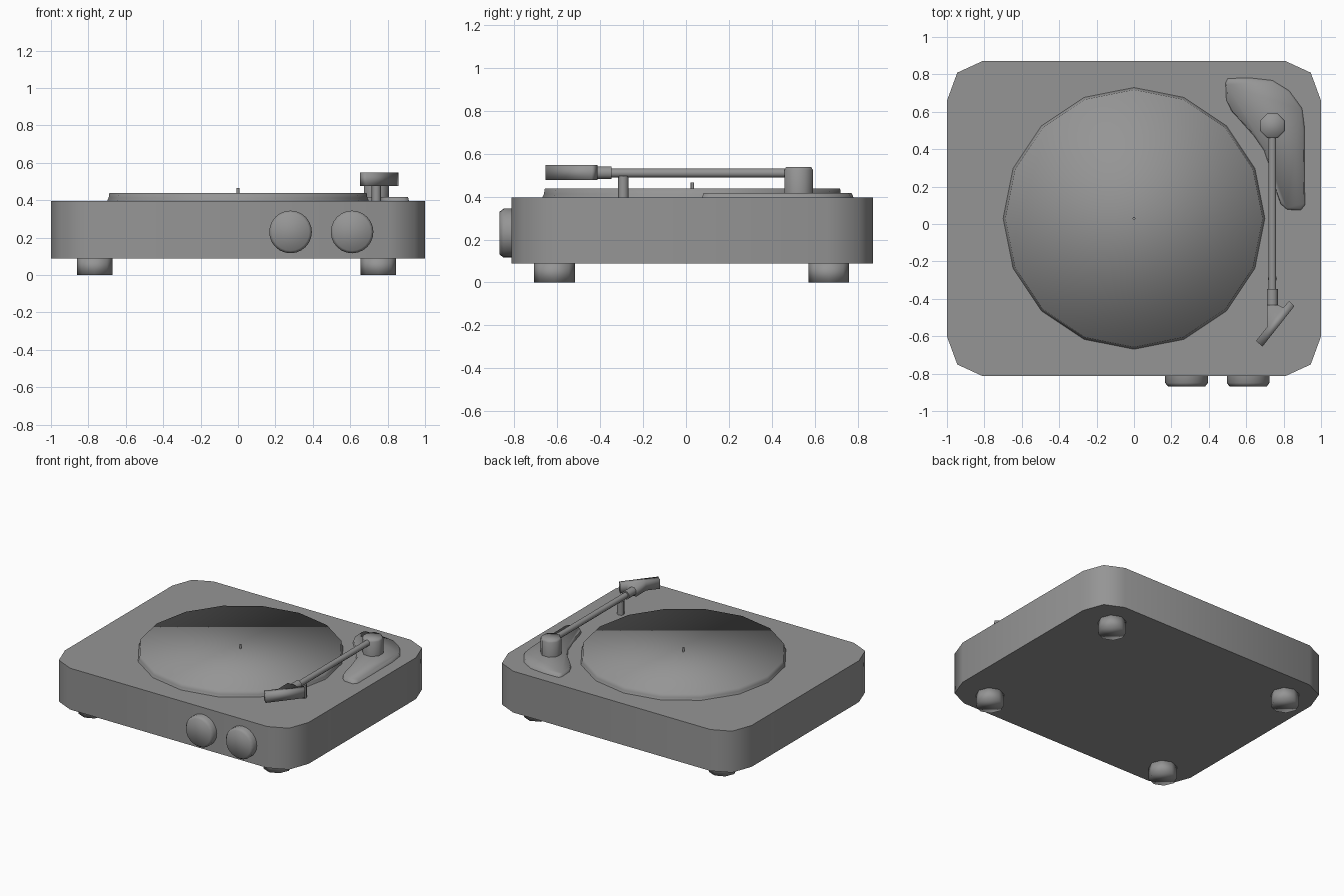
import bpy, bmesh, math
from mathutils import Vector

if "Cube" in bpy.data.objects:
    bpy.data.objects.remove(bpy.data.objects["Cube"])

grey = bpy.data.materials.new("dark_grey")
grey.diffuse_color = (0.30, 0.30, 0.30, 1)
grey.use_nodes = True
grey.node_tree.nodes["Principled BSDF"].inputs["Base Color"].default_value = grey.diffuse_color


def finish(name, bm, angle=50):
    bmesh.ops.recalc_face_normals(bm, faces=bm.faces)
    me = bpy.data.meshes.new(name)
    bm.to_mesh(me)
    bm.free()
    me.materials.append(grey)
    ob = bpy.data.objects.new(name, me)
    bpy.context.collection.objects.link(ob)
    bpy.ops.object.select_all(action='DESELECT')
    bpy.context.view_layer.objects.active = ob
    ob.select_set(True)
    bpy.ops.object.shade_smooth_by_angle(angle=math.radians(angle))
    return ob


def lathe(name, loc, rings, sides, axis='Z', phase=0.0, angle=50):
    """Closed stack of (radius, height) rings along z, or along y for axis 'Y'."""
    bm = bmesh.new()
    loops = []
    for r, h in rings:
        loop = []
        for i in range(sides):
            a = 2 * math.pi * i / sides + phase
            c, s = r * math.cos(a), r * math.sin(a)
            p = (c, s, h) if axis == 'Z' else (c, h, s)
            loop.append(bm.verts.new(Vector(p) + Vector(loc)))
        loops.append(loop)
    for lo, hi in zip(loops, loops[1:]):
        for i in range(sides):
            j = (i + 1) % sides
            bm.faces.new((lo[i], lo[j], hi[j], hi[i]))
    bm.faces.new(loops[0])
    bm.faces.new(loops[-1])
    return finish(name, bm, angle)


def slab(name, outline, z0, z1, inset=0.0, angle=50):
    """Extruded outline whose top face can be inset."""
    bm = bmesh.new()
    base = bm.faces.new([bm.verts.new((x, y, z0)) for x, y in outline])
    ext = bmesh.ops.extrude_face_region(bm, geom=[base], use_keep_orig=True)
    top = [v for v in ext['geom'] if isinstance(v, bmesh.types.BMVert)]
    cx = sum(v.co.x for v in top) / len(top)
    cy = sum(v.co.y for v in top) / len(top)
    for v in top:
        d = Vector((cx - v.co.x, cy - v.co.y, 0)).normalized()
        v.co += d * inset
        v.co.z = z1
    return finish(name, bm, angle)


# plinth with two-step rounded corners
corner = [(1.0, 0.63), (0.945, 0.78), (0.81, 0.842)]
right = [(x, -y) for x, y in reversed(corner)] + corner
outline = right + [(-x, y) for x, y in reversed(right)]
slab("plinth", [(x, y + 0.029) for x, y in outline], 0.088, 0.395)

# feet, softly shaded all round
for x, side in ((-0.767, "left"), (0.751, "right")):
    for y, end in ((-0.613, "front"), (0.665, "back")):
        lathe(f"{end}_{side}_foot", (x, y, 0), [(0.095, 0), (0.095, 0.092)], 8,
              angle=180)

# platter and spindle
lathe("platter", (0, 0.03, 0),
      [(0.702, 0.39), (0.692, 0.412), (0.688, 0.437)], 16, angle=85)
lathe("spindle", (0, 0.03, 0), [(0.008, 0.43), (0.008, 0.466)], 8)

# front knobs
for x, side in ((0.281, "left"), (0.61, "right")):
    lathe(f"{side}_knob", (x, 0, 0.230),
          [(0.114, -0.80), (0.114, -0.85), (0.100, -0.868)], 24, axis='Y', angle=80)

# tonearm base plate
plate = [(0.50, 0.78), (0.488, 0.755), (0.492, 0.665), (0.52, 0.605), (0.64, 0.47),
         (0.695, 0.39), (0.74, 0.265), (0.765, 0.16), (0.785, 0.105), (0.82, 0.075),
         (0.893, 0.072), (0.915, 0.10), (0.915, 0.505), (0.90, 0.62), (0.83, 0.715),
         (0.74, 0.77), (0.62, 0.783)]
slab("tonearm_plate", plate, 0.39, 0.417, inset=0.012, angle=80)

# tonearm pivot, rest post, tube and collar
lathe("tonearm_pivot", (0.74, 0.525, 0),
      [(0.072, 0.41), (0.072, 0.524), (0.064, 0.537)], 8, phase=math.pi / 8, angle=80)
lathe("arm_rest_post", (0.74, -0.292, 0), [(0.025, 0.39), (0.025, 0.495)], 8)
lathe("tonearm_tube", (0.74, 0, 0.51), [(0.022, -0.36), (0.022, 0.50)], 8,
      axis='Y', phase=math.pi / 8)
lathe("tonearm_collar", (0.74, 0, 0.511), [(0.031, -0.45), (0.031, -0.348)], 8,
      axis='Y', phase=math.pi / 8)

# angled headshell with the neck blended in
head = [(0.652, -0.625), (0.687, -0.655), (0.857, -0.440), (0.830, -0.412),
        (0.797, -0.447), (0.770, -0.432), (0.711, -0.432), (0.713, -0.548)]
slab("headshell", head, 0.477, 0.547, angle=180)
